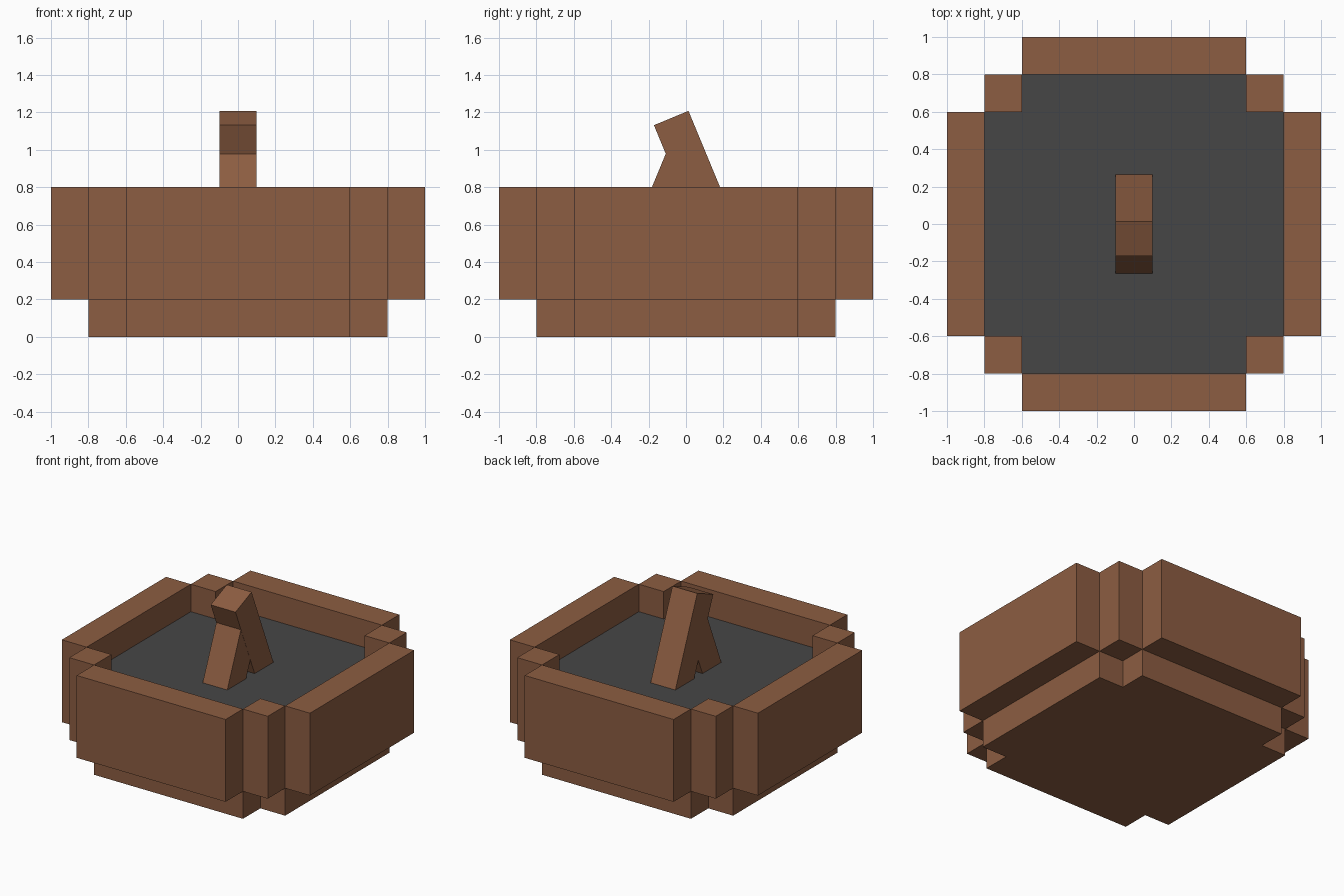
import bpy, bmesh
from math import sin, cos, tan, radians
from mathutils import Matrix, Vector

if "Cube" in bpy.data.objects:
    bpy.data.objects.remove(bpy.data.objects["Cube"])


def material(name, color):
    m = bpy.data.materials.new(name)
    m.use_nodes = True
    m.diffuse_color = color
    m.node_tree.nodes["Principled BSDF"].inputs["Base Color"].default_value = color
    return m


wood = material("brown wood", (0.265, 0.110, 0.054, 1))
ash = material("dark grey ash", (0.061, 0.061, 0.061, 1))


def finish(name, bm, mat):
    bmesh.ops.recalc_face_normals(bm, faces=bm.faces)
    mesh = bpy.data.meshes.new(name)
    bm.to_mesh(mesh)
    bm.free()
    mesh.materials.append(mat)
    obj = bpy.data.objects.new(name, mesh)
    bpy.context.collection.objects.link(obj)
    return obj


def box(name, center, size, mat, tilt=0):
    bm = bmesh.new()
    bmesh.ops.create_cube(bm, size=1, matrix=Matrix.Translation(center)
                          @ Matrix.Rotation(tilt, 4, "X")
                          @ Matrix.Diagonal((*size, 1)))
    return finish(name, bm, mat)


def notched_slab(name, z0, z1, mat):
    """Square slab with a square notch cut out of each corner."""
    a, b = 0.8, 0.6
    corner = [(a, -b), (a, b), (b, b)]
    bm = bmesh.new()
    verts = []
    for turn in range(4):
        rot = Matrix.Rotation(radians(90 * turn), 3, "Z")
        verts += [bm.verts.new(rot @ Vector((x, y, z0))) for x, y in corner]
    face = bm.faces.new(verts)
    top = bmesh.ops.extrude_face_region(bm, geom=[face])["geom"]
    bmesh.ops.translate(bm, vec=(0, 0, z1 - z0),
                        verts=[v for v in top if isinstance(v, bmesh.types.BMVert)])
    return finish(name, bm, mat)


# Base and the ash bed
notched_slab("base", 0, 0.2, wood)
notched_slab("ash_bed", 0.2, 0.6, ash)

# Side walls and corner posts
for side, s in (("left", 1), ("right", -1)):
    box(side + "_wall", (0.9 * s, 0, 0.5), (0.2, 1.2, 0.6), wood)
    for end, t in (("front", -1), ("back", 1)):
        box(f"{end}_{side}_post", (0.7 * s, 0.7 * t, 0.5), (0.2, 0.2, 0.6), wood)
for end, t in (("front", -1), ("back", 1)):
    box(end + "_wall", (0, 0.9 * t, 0.5), (1.2, 0.2, 0.6), wood)


# Two sticks leaning together, rooted in the ash
LEAN = radians(22.5)


def stick(name, side, top_z, width):
    bottom_z = 0.5
    mid_z = (bottom_z + top_z) / 2
    y = side * (0.157 - (mid_z - 0.6) * tan(LEAN))
    length = (top_z - bottom_z) / cos(LEAN)
    box(name, (0, y, mid_z), (width, 0.2, length), wood, side * LEAN)


stick("long_stick", 1, 1.17, 0.2)
stick("short_stick", -1, 0.985, 0.198)
